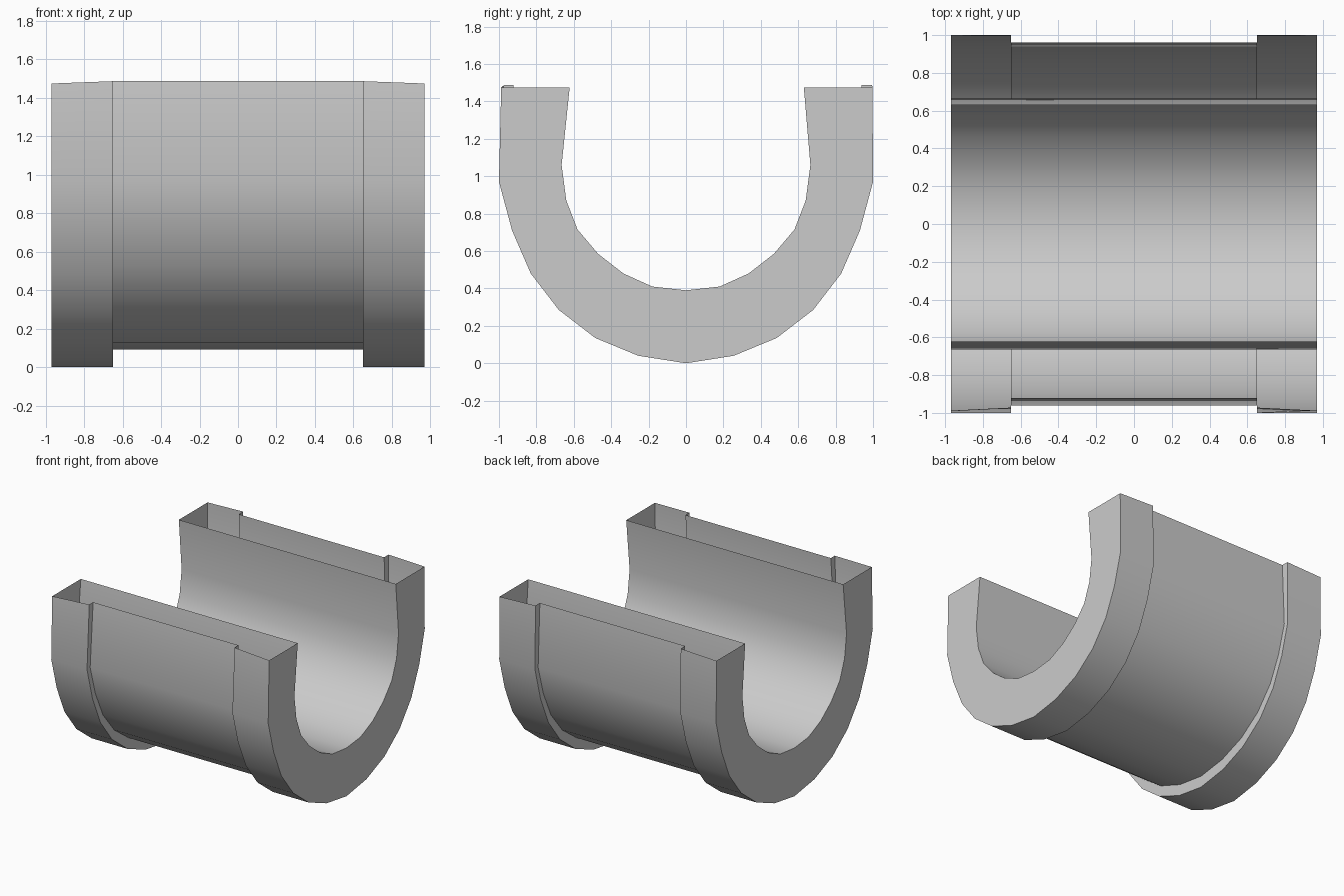
import bpy, bmesh, math

if "Cube" in bpy.data.objects:
    bpy.data.objects.remove(bpy.data.objects["Cube"])

# half profiles (y, z) from below the rim down to the bottom centre
OUTER = [(1, .97), (.93, .71), (.83, .48), (.68, .285), (.485, .135), (.255, .04), (0, 0)]
INNER = [(.665, 1.06), (.64, .87), (.58, .715), (.47, .585), (.335, .48), (.18, .41), (0, .39)]
BODY = [(y * .96, 1 - (1 - z) * .907) for y, z in OUTER]


def section(half, front_top, back_top):
    """Full U profile from the front rim to the back rim."""
    left = [front_top] + [(-y, z) for y, z in half]
    return left + half[-2::-1] + [back_top]


inner = section(INNER, (-.622, 1.475), (.63, 1.475))
flange_end = section(OUTER, (-.988, 1.475), (.997, 1.475))
flange_step = section(OUTER, (-.972, 1.487), (.995, 1.487))
body = section(BODY, (-.922, 1.487), (.938, 1.487))

# hollow shell: inner wall, end faces, flanges, steps and recessed body; open at the rim
loops = [(-.97, inner), (.97, inner), (.97, flange_end), (.65, flange_step),
         (.65, body), (-.65, body), (-.65, flange_step), (-.97, flange_end)]

bm = bmesh.new()
rings = [[bm.verts.new((x, y, z)) for y, z in prof] for x, prof in loops]
for a, b in zip(rings, rings[1:] + rings[:1]):
    for j in range(len(a) - 1):
        bm.faces.new((a[j], b[j], b[j + 1], a[j + 1]))

mesh = bpy.data.meshes.new("half_bearing_shell")
bm.to_mesh(mesh)
bm.free()
obj = bpy.data.objects.new("half_bearing_shell", mesh)
bpy.context.collection.objects.link(obj)
bpy.context.view_layer.objects.active = obj
obj.select_set(True)
bpy.ops.object.shade_smooth_by_angle(angle=math.radians(35))
